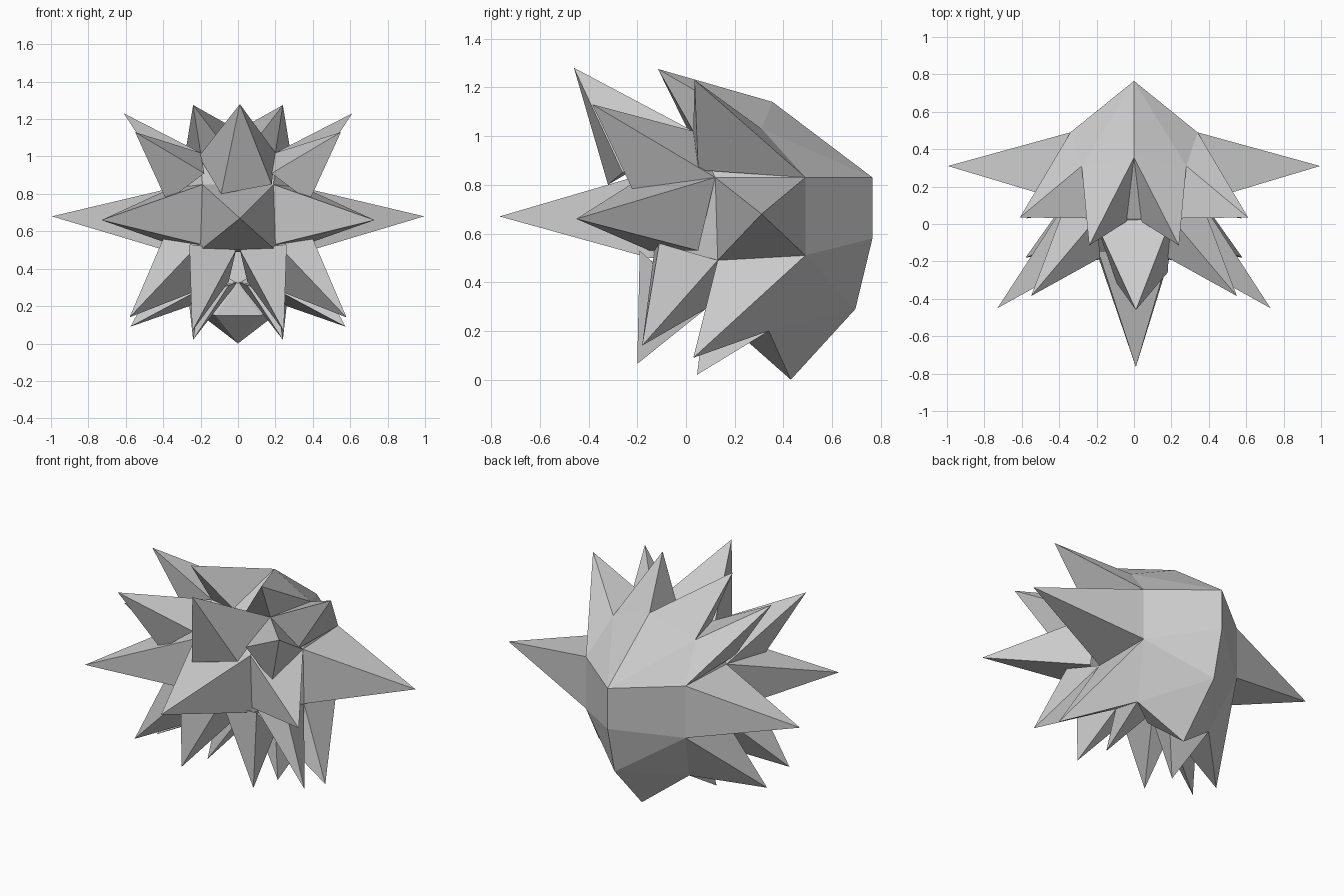
import bpy, bmesh
from mathutils import Vector

if "Cube" in bpy.data.objects:
    bpy.data.objects.remove(bpy.data.objects["Cube"])


def flip(p):
    return (-p[0], p[1], p[2])


def finish(bm, name):
    bmesh.ops.recalc_face_normals(bm, faces=bm.faces[:])
    me = bpy.data.meshes.new(name)
    bm.to_mesh(me)
    bm.free()
    ob = bpy.data.objects.new(name, me)
    bpy.context.collection.objects.link(ob)


def spike(name, tip, base):
    """Four-sided flat-faced spike: tip joined to a ring of base corners."""
    bm = bmesh.new()
    t = bm.verts.new(tip)
    ring = [bm.verts.new(p) for p in base]
    for i, v in enumerate(ring):
        bm.faces.new((t, v, ring[(i + 1) % len(ring)]))
    bm.faces.new(ring[::-1])
    bmesh.ops.triangulate(bm, faces=[f for f in bm.faces if len(f.verts) > 3])
    finish(bm, name)


def pair(name, tip, base):
    spike(name + "_right", tip, base)
    spike(name + "_left", flip(tip), [flip(p) for p in base])


def hull(name, points):
    """Faceted solid through points and their mirror images."""
    bm = bmesh.new()
    for p in sorted(set(points) | {flip(p) for p in points if p[0]}):
        bm.verts.new(p)
    res = bmesh.ops.convex_hull(bm, input=bm.verts[:])
    junk = [v for v in set(res["geom_interior"] + res["geom_unused"])
            if isinstance(v, bmesh.types.BMVert)]
    bmesh.ops.delete(bm, geom=junk, context='VERTS')
    bmesh.ops.dissolve_limit(bm, angle_limit=0.01, verts=bm.verts[:], edges=bm.edges[:])
    finish(bm, name)


# Shared corners of the eight-sided cap
front_up, front_lo = (0.19, -0.15, 0.85), (0.20, -0.15, 0.50)
side_up, side_lo = (0.36, 0.12, 0.83), (0.36, 0.13, 0.49)
rear_up, rear_lo = (0.34, 0.49, 0.83), (0.34, 0.49, 0.51)
crown_f, crown_b, crown_mid = (0.20, 0.03, 1.02), (0.28, 0.31, 1.03), (0, 0.355, 1.14)
under_f, under_b = (0.20, 0.08, 0.29), (0.26, 0.34, 0.20)
back_up, back_lo, back_tail = (0, 0.765, 0.83), (0, 0.765, 0.58), (0, 0.695, 0.29)

# Solid cap and tail at the back
hull("cap_core", [front_up, front_lo, side_up, side_lo, rear_up, rear_lo, crown_f,
                  crown_b, crown_mid, back_up, back_lo])
hull("back_tail", [(0, 0.43, 0), back_tail, back_lo, rear_lo, under_b,
                   (0.12, 0.26, 0.15), (0, 0.27, 0.32)])

# Middle row of spikes
spike("front_spike", (0.01, -0.765, 0.67), [front_up, flip(front_up), flip(front_lo), front_lo])
pair("front_side_spike", (0.73, -0.45, 0.66), [front_up, side_up, (0.36, 0.05, 0.53), (0.20, -0.15, 0.53)])
pair("side_spike", (0.995, 0.31, 0.68), [side_up, rear_up, rear_lo, side_lo])

# Upper spikes
spike("top_front_spike", (0.01, -0.46, 1.28),
      [(-0.09, -0.32, 0.80), (0.18, -0.26, 0.85), crown_f, (-0.21, 0.02, 1.0)])
pair("upper_front_spike", (0.55, -0.385, 1.13), [(0.18, -0.18, 0.91), (0.38, -0.21, 0.76), side_up, crown_f])
pair("upper_side_spike", (0.61, 0.035, 1.23), [(0.37, 0.05, 0.86), rear_up, crown_b, crown_f])
pair("crown_spike", (0.24, -0.115, 1.275), [crown_mid, crown_b, crown_f, (0.03, 0.02, 1.0)])

# Lower spikes
pair("lower_front_side_spike", (0.58, -0.18, 0.14), [(0.21, -0.13, 0.53), (0.40, -0.11, 0.56), side_lo, under_f])
pair("lower_side_spike", (0.575, 0.03, 0.09), [side_lo, rear_lo, under_b, under_f])
pair("under_spike", (0.24, 0.045, 0.02), [under_f, under_b, (0.0, 0.30, 0.33), (0.05, 0.10, 0.31)])
pair("lower_front_spike", (0.245, -0.20, 0.065), [(0.01, -0.16, 0.50), (0.26, -0.19, 0.53), under_f, (0.05, 0.10, 0.33)])
